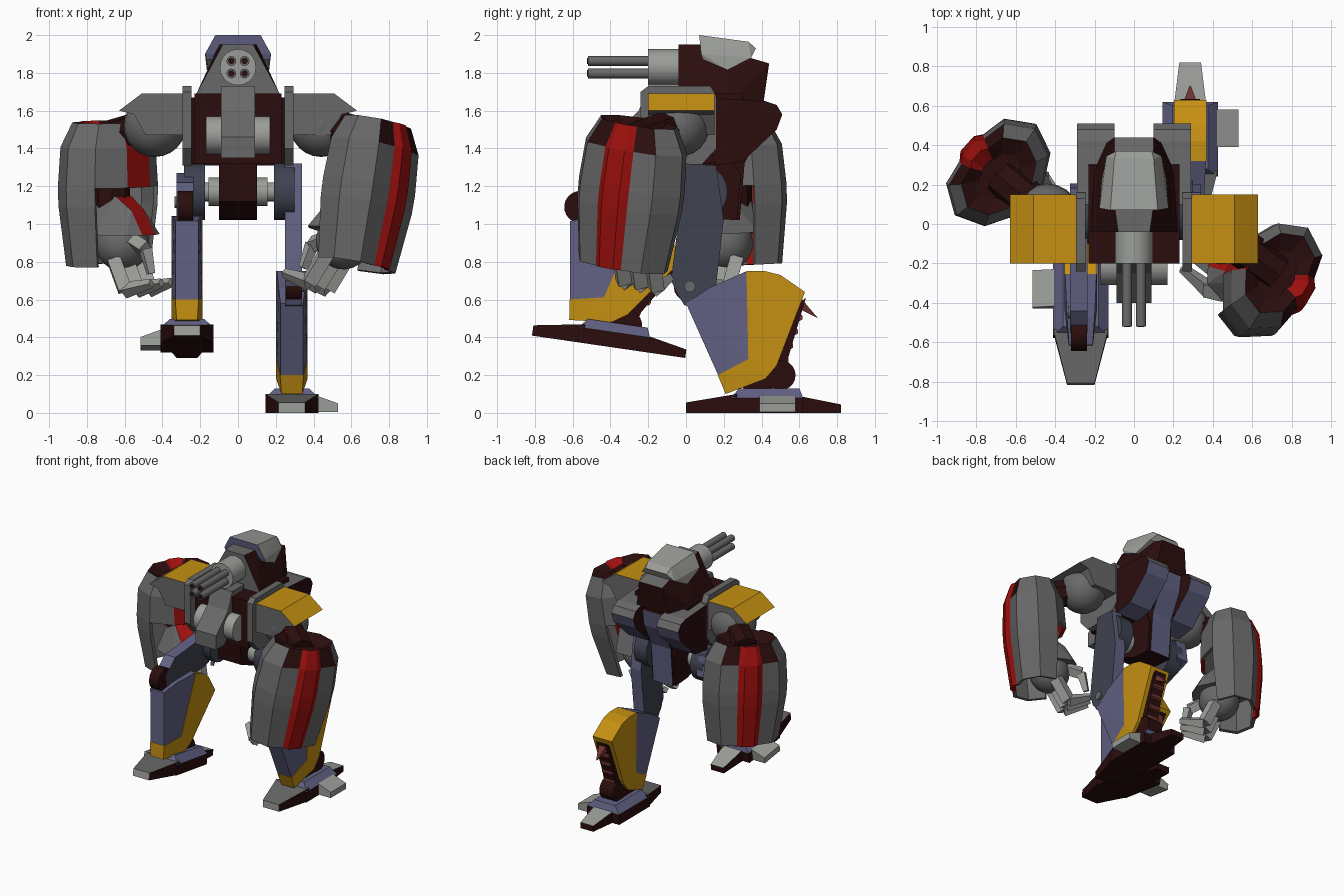
import bpy, bmesh, math
from mathutils import Matrix, Vector

cube = bpy.data.objects.get("Cube")
if cube:
    bpy.data.objects.remove(cube, do_unlink=True)


def paint(name, r, g, b):
    m = bpy.data.materials.new(name)
    m.use_nodes = True
    m.diffuse_color = (r, g, b, 1)
    m.node_tree.nodes["Principled BSDF"].inputs["Base Color"].default_value = (r, g, b, 1)
    return m


light = paint("light grey", .33, .34, .32)
grey = paint("mid grey", .14, .14, .14)
maroon = paint("dark maroon", .024, .004, .004)
blue = paint("dusty blue", .12, .12, .23)
yellow = paint("amber yellow", .56, .28, .006)
red = paint("red", .34, .005, .004)
slate = paint("slate", .05, .055, .08)
brown = paint("rust brown", .17, .035, .03)
I = Matrix.Identity(4)


def finish(bm, name, mats, matrix=I, rule=None, fix=True, smooth=False):
    """Turn a bmesh into an object; rule(normal, centre) picks the material."""
    mats = mats if isinstance(mats, (list, tuple)) else [mats]
    if fix:
        bmesh.ops.recalc_face_normals(bm, faces=bm.faces)
    bm.normal_update()
    if rule:
        for f in bm.faces:
            f.material_index = int(rule(f.normal, f.calc_center_median()))
    bm.transform(matrix)
    if matrix.determinant() < 0:
        bmesh.ops.reverse_faces(bm, faces=bm.faces)
    mesh = bpy.data.meshes.new(name)
    bm.to_mesh(mesh)
    bm.free()
    for m in mats:
        mesh.materials.append(m)
    ob = bpy.data.objects.new(name, mesh)
    bpy.context.collection.objects.link(ob)
    if smooth:
        bpy.ops.object.select_all(action='DESELECT')
        ob.select_set(True)
        bpy.context.view_layer.objects.active = ob
        bpy.ops.object.shade_smooth_by_angle(angle=math.radians(40))
    return ob


def prism(name, pts, lo, hi, mats, matrix=I, rule=None, along="x"):
    """Extrude a side profile (y, z) along x, or a front profile (x, z) along y."""
    bm = bmesh.new()
    ends = [[bm.verts.new((d, a, b) if along == "x" else (a, d, b)) for a, b in pts] for d in (lo, hi)]
    for ring in ends:
        bm.faces.new(ring)
    for k in range(len(pts)):
        j = (k + 1) % len(pts)
        bm.faces.new((ends[0][k], ends[0][j], ends[1][j], ends[1][k]))
    return finish(bm, name, mats, matrix, rule)


def hull(name, half, mats, matrix=I, rule=None, cx=0.0):
    """Convex solid from points mirrored about x = cx."""
    bm = bmesh.new()
    for x, y, z in half:
        for s in (-1, 1):
            bm.verts.new((cx + s * x, y, z))
    bmesh.ops.convex_hull(bm, input=bm.verts)
    bmesh.ops.dissolve_limit(bm, angle_limit=.02, verts=bm.verts, edges=bm.edges)
    return finish(bm, name, mats, matrix, rule)


def rod(name, a, b, r, mat, matrix=I, sides=20, r2=None):
    a, b = Vector(a), Vector(b)
    bm = bmesh.new()
    bmesh.ops.create_cone(bm, cap_ends=True, segments=sides, radius1=r,
                          radius2=r if r2 is None else r2, depth=(b - a).length)
    turn = (b - a).to_track_quat('Z', 'Y').to_matrix().to_4x4()
    bm.transform(Matrix.Translation((a + b) / 2) @ turn)
    return finish(bm, name, mat, matrix, smooth=sides > 8)


def ball(name, c, r, mat, matrix=I):
    bm = bmesh.new()
    bmesh.ops.create_uvsphere(bm, u_segments=20, v_segments=12, radius=r)
    return finish(bm, name, mat, matrix @ Matrix.Translation(c), smooth=True)


def up(n, c):
    return n.z > .3


# Torso
prism("torso", [(-.2, 1.69), (.3, 1.69), (.32, 1.36), (.2, 1.32), (-.2, 1.32)], -.23, .23, maroon)
prism("chest_plate", [(-.05, 1.73), (-.2, 1.73), (-.25, 1.6), (-.4, 1.46), (-.4, 1.35), (-.3, 1.35),
                      (-.19, 1.45)], -.09, .09, grey)
rod("chest_roller", (-.17, -.21, 1.47), (.17, -.21, 1.47), .1, light)
prism("pelvis", [(-.12, 1.34), (.25, 1.34), (.29, 1.25), (.27, 1.02), (.12, 1.03), (-.1, 1.12)],
      -.1, .1, maroon)
prism("spine", [(.26, 1.66), (.42, 1.63), (.4, 1.5), (.31, 1.32), (.285, 1.02), (.25, 1.02)], -.085, .085,
      [maroon, blue], rule=lambda n, c: n.y > .4)
rod("hip_shaft", (-.22, .05, 1.17), (.22, .05, 1.17), .05, light)
rod("hip_collar", (-.155, .05, 1.17), (.155, .05, 1.17), .075, light)

# Head with cap and rotary gun
hull("head", [(.22, -.04, 1.69), (.08, -.04, 1.95), (.1, .1, 1.95), (.1, .44, 1.85), (.14, .41, 1.64),
              (.21, .25, 1.67)], [maroon, grey], rule=lambda n, c: n.y < -.7 or n.z > .8)
hull("head_cap", [(.12, .07, 2), (.175, .08, 1.9), (.165, .22, 1.815), (.1, .33, 1.965), (.09, .37, 1.93),
                  (.14, .345, 1.88), (.165, .09, 1.87)], [light, blue], rule=lambda n, c: n.y < -.5)
rod("gun_housing", (0, -.2, 1.83), (0, -.02, 1.83), .096, light)
for i in range(4):
    x, z = .035 * (-1) ** i, 1.83 + .033 * (1 if i < 2 else -1)
    rod("gun_barrel", (x, -.52, z), (x, -.18, z), .026, grey, sides=12)
    rod("gun_bore", (x, -.523, z), (x, -.515, z), .017, maroon, sides=12)

# Shoulders and back pods, mirrored
for s in (1, -1):
    side = Matrix.Diagonal((s, 1, 1, 1))
    prism("shoulder_side_plate", [(-.24, 1.7), (-.2, 1.73), (.13, 1.73), (.16, 1.68), (.16, 1.4), (.08, 1.31),
                                  (-.16, 1.31), (-.24, 1.4)], .245, .295, grey, side)
    prism("shoulder_pad", [(.29, 1.69), (.51, 1.69), (.63, 1.6), (.55, 1.58), (.49, 1.47), (.29, 1.47)],
          -.2, .15, [grey, yellow], side, up, along="y")
    prism("back_pod", [(.1, 1.67), (.42, 1.65), (.48, 1.63), (.51, 1.58), (.48, 1.5), (.3, 1.33), (.15, 1.31)],
          .1, .29, [maroon, grey, blue], side,
          lambda n, c: 1 if n.z > .3 else 2 if n.z < -.3 and abs(n.x) < .5 else 0)

# Legs, laid out for the left side; the right one is mirrored and posed
LEG = .285


def pose(src, dst, angle):
    """Mirrored copy turned about the x axis, moving point src to dst (y, z)."""
    return (Matrix.Translation((.015, *dst)) @ Matrix.Diagonal((-1, 1, 1, 1))
            @ Matrix.Rotation(math.radians(angle), 4, 'X') @ Matrix.Translation((0, -src[0], -src[1])))


def leg(thigh, shin, foot):
    # Thigh
    prism("thigh", [(0, 1.32), (.16, 1.31), (.2, 1.02), (.16, .68), (.1, .55), (-.01, .57), (-.08, .7),
                    (-.04, 1.02)], .25, .34, [blue, slate], thigh, lambda n, c: abs(n.x) > .5)
    rod("hip_disc", (.19, .07, 1.17), (.3, .07, 1.17), .15, slate, thigh)
    rod("thigh_bolt", (.33, .02, .67), (.35, .02, .67), .03, grey, thigh)
    # Shin
    rod("knee", (.253, .02, .67), (.335, .02, .67), .085, maroon, shin)
    hull("shin", [(.06, 0, .58), (.07, .12, .66), (.08, .32, .75), (.08, .33, .28), (.06, .17, .2)],
         blue, shin, cx=LEG)
    hull("shin_band", [(.062, .168, .2), (.055, .21, .1), (.083, .42, .18), (.083, .48, .25), (.083, .33, .285)],
         yellow, shin, cx=LEG)
    prism("calf_guard", [(.32, .75), (.42, .75), (.5, .73), (.63, .64), (.48, .25), (.33, .28)],
          .202, .368, yellow, shin)
    prism("calf", [(.635, .61), (.52, .22), (.42, .17), (.4, .4)], .235, .335, maroon, shin)
    for k in range(4):
        y, z = .525 + .025 * k, .28 + .075 * k
        rod("calf_rung", (.24, y, z), (.33, y, z), .02, brown, shin, sides=6)
    hull("calf_spike", [(.045, .59, .63), (.045, .58, .56), (.004, .7, .5)], brown, shin, cx=LEG)
    rod("heel_wheel", (.225, .5, .2), (.345, .5, .2), .08, maroon, shin)
    # Foot
    rod("ankle", (.23, .38, .15), (.34, .38, .15), .08, maroon, foot)
    hull("toe", [(.07, 0, 0), (.07, 0, .055), (.14, .27, 0), (.14, .27, .1)],
         [maroon, grey, light], foot, lambda n, c: 1 if n.z > .5 else 2 if n.y < -.8 else 0, LEG)
    hull("foot_body", [(.14, .24, 0), (.14, .24, .08), (.14, .62, 0), (.14, .62, .08), (.09, .28, .13),
                       (.09, .6, .13)], [maroon, blue], foot, up, LEG)
    hull("heel", [(.08, .62, 0), (.08, .62, .085), (.055, .82, 0), (.055, .82, .045)],
         [maroon, light], foot, up, LEG)
    prism("foot_side_block", [(.42, .005), (.53, .005), (.53, .05), (.42, .09)], .39, .58, light, foot, along="y")


leg(I, I, I)
leg(pose((.07, 1.17), (.05, 1.17), -78), pose((.02, .67), (-.56, 1.09), -24), pose((.41, 0), (-.41, .35), -8.3))

# Arms: local x points outward, and the whole arm tilts by its lean
HALF = [(.225, .05), (.195, .09), (.17, .22), (.03, .31), (-.12, .25), (-.21, .09)]
RING = HALF + [(u, -v) for u, v in reversed(HALF)]
LEVELS = [(1.49, .42), (1.54, .72), (1.41, .95), (1.2, 1), (1.1, .99), (.78, .84)]


def shell_colour(r, k):
    if k in (0, 5, 10, 11):
        return 1
    return 2 if r == 0 or (r == 1 and k in (1, 9)) else 0


def arm(centre, turn, lean, shoulder):
    tilt = Matrix(((1, 0, lean[0], 0), (0, 1, lean[1], 0), (-lean[0], -lean[1], 1, 0), (0, 0, 0, 1)))
    m = (Matrix.Translation((*centre, 1.5)) @ tilt @ Matrix.Rotation(math.radians(turn), 4, 'Z')
         @ Matrix.Translation((0, 0, -1.5)))
    # Forearm shell, open below and on its lower inner side
    bm = bmesh.new()
    rows = [[bm.verts.new((u * k, v * k, z)) for u, v in RING] for z, k in LEVELS]
    bm.faces.new(rows[0]).material_index = 2
    n = len(RING)
    for r in range(len(rows) - 1):
        for k in range(n):
            if r >= 3 and k in (4, 5, 6):
                continue
            j = (k + 1) % n
            f = bm.faces.new((rows[r + 1][k], rows[r + 1][j], rows[r][j], rows[r][k]))
            f.material_index = shell_colour(r, k)
    shell = finish(bm, "forearm_shell", [grey, red, maroon], m, fix=False)
    thick = shell.modifiers.new("thickness", 'SOLIDIFY')
    thick.thickness, thick.offset = .025, -1
    # Upper arm
    ball("upper_arm", shoulder, .165, grey)
    rod("elbow", shoulder, (*centre, 1.45), .1, maroon, sides=8)
    # Hand
    rod("wrist", (-.02, 0, .95), (0, 0, 1.4), .1, maroon, m, sides=8)
    ball("hand", (-.09, 0, .9), .145, grey, m)
    hull("wrist_hood", [(.1, .1, .96), (.19, -.05, .95), (.13, -.24, .95), (.05, -.28, .95), (.05, -.2, 1.08),
                        (.06, -.1, 1.15), (.06, .05, 1.15)], [grey, red],
         m @ Matrix.Rotation(math.radians(-90), 4, 'Z'), lambda n, c: abs(c.x) < .03 and n.z > -.3)
    for v in (-.1, 0, .1):
        knuckle, tip = (-.2, v, .66), (-.37, v * .8, .7)
        rod("finger_base", (-.12, v, .82), knuckle, .05, light, m, sides=4)
        rod("finger_tip", knuckle, tip, .045, light, m, sides=4, r2=.025)
    rod("thumb_base", (-.2, .04, .92), (-.31, .06, .88), .045, light, m, sides=4)
    rod("thumb_tip", (-.31, .06, .88), (-.34, .05, .75), .04, light, m, sides=4, r2=.025)


arm((.725, -.25), -30, (.15, .11), (.44, -.04, 1.52))
arm((-.68, .24), 138, (0, -.05), (-.44, .04, 1.52))
